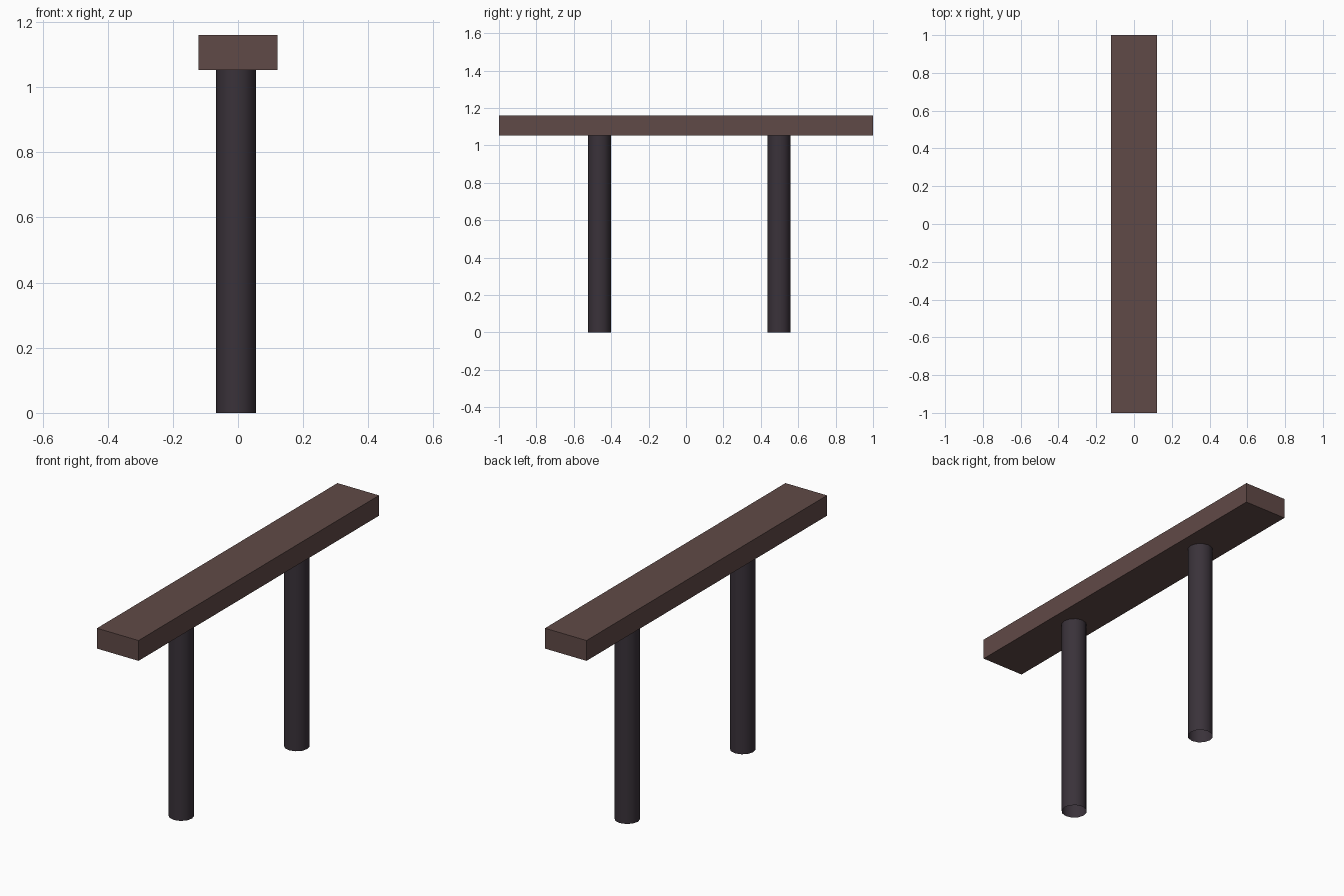
import bpy
import bmesh
from mathutils import Matrix

cube = bpy.data.objects.get("Cube")
if cube:
    bpy.data.objects.remove(cube, do_unlink=True)


def material(name, rgb):
    mat = bpy.data.materials.new(name)
    mat.use_nodes = True
    colour = (*rgb, 1.0)
    mat.diffuse_color = colour
    mat.node_tree.nodes["Principled BSDF"].inputs["Base Color"].default_value = colour
    return mat


def add_object(name, bm, mat):
    mesh = bpy.data.meshes.new(name)
    bm.to_mesh(mesh)
    bm.free()
    mesh.materials.append(mat)
    obj = bpy.data.objects.new(name, mesh)
    bpy.context.collection.objects.link(obj)
    return obj


brown = material("reddish_brown", (0.118, 0.068, 0.063))
dark = material("dark_metal", (0.042, 0.032, 0.042))

UNDERSIDE, TOP = 1.053, 1.16

# Long plank
bm = bmesh.new()
bmesh.ops.create_cube(bm, size=1, matrix=Matrix.Translation((0, 0, (UNDERSIDE + TOP) / 2))
                      @ Matrix.Diagonal((0.242, 2, TOP - UNDERSIDE, 1)))
add_object("plank", bm, brown)

# Two hollow posts, open at both ends
for name, y in (("front_post", -0.463), ("back_post", 0.497)):
    bm = bmesh.new()
    bmesh.ops.create_cone(bm, cap_ends=False, segments=12, radius1=0.062, radius2=0.062,
                          depth=UNDERSIDE,
                          matrix=Matrix.Translation((-0.006, y, UNDERSIDE / 2)))
    for face in bm.faces:
        face.smooth = True
    add_object(name, bm, dark)
